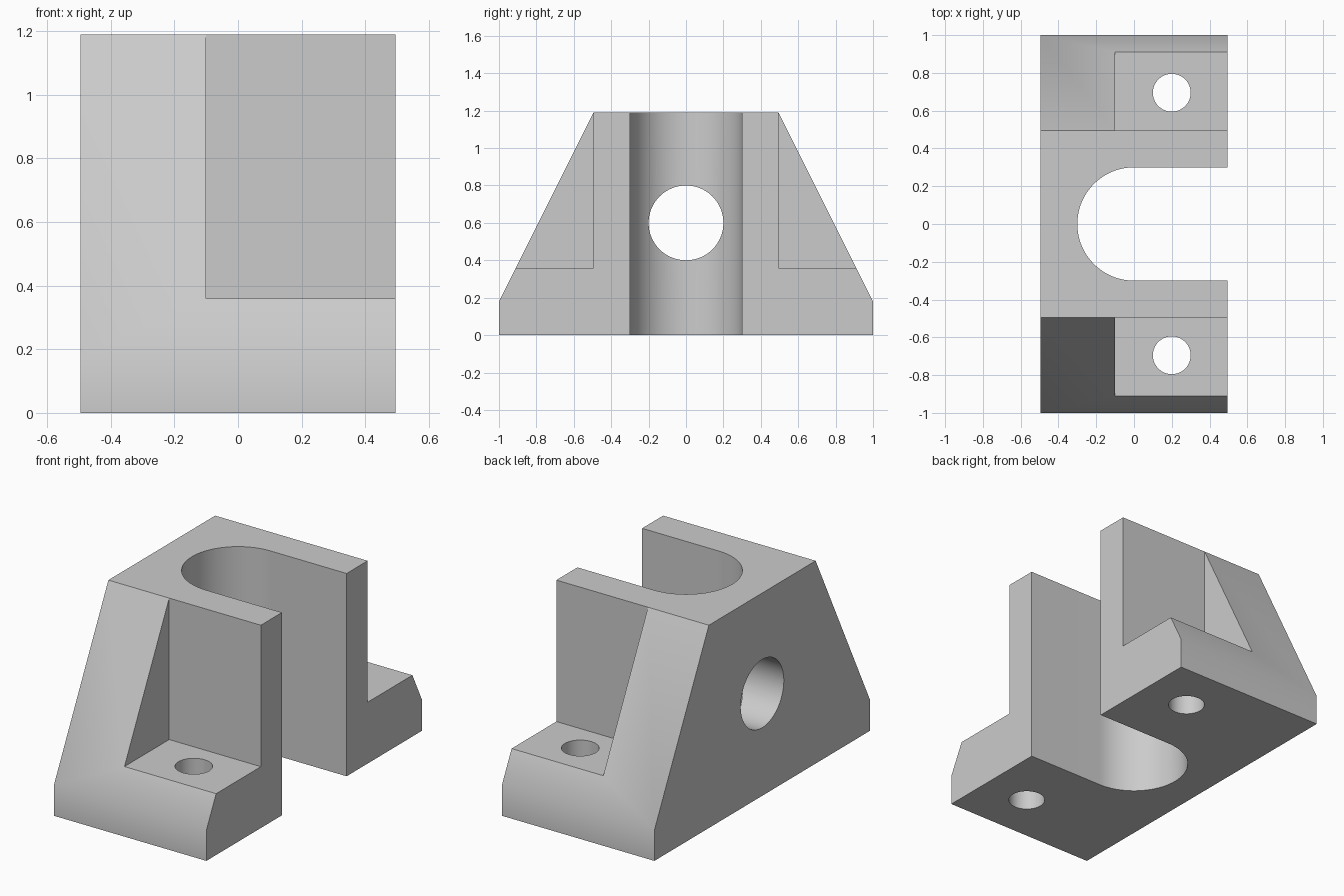
import bpy
import bmesh
import math

cube = bpy.data.objects.get("Cube")
if cube:
    bpy.data.objects.remove(cube, do_unlink=True)

HALF_X, TOP_Y, TOP_Z = 0.495, 0.495, 1.19

grey = bpy.data.materials.new("plain grey")
grey.use_nodes = True
colour = (0.6, 0.6, 0.6, 1)
grey.diffuse_color = colour
grey.node_tree.nodes["Principled BSDF"].inputs["Base Color"].default_value = colour


def prism(name, outline, start, end, to_world):
    """Extrude a 2D outline from start to end; to_world maps (u, v, depth) to a point."""
    bm = bmesh.new()
    near = [bm.verts.new(to_world(u, v, start)) for u, v in outline]
    far = [bm.verts.new(to_world(u, v, end)) for u, v in outline]
    bm.faces.new(near)
    bm.faces.new(far)
    for i in range(len(outline)):
        j = (i + 1) % len(outline)
        bm.faces.new((near[i], near[j], far[j], far[i]))
    bmesh.ops.recalc_face_normals(bm, faces=bm.faces)
    mesh = bpy.data.meshes.new(name)
    bm.to_mesh(mesh)
    bm.free()
    obj = bpy.data.objects.new(name, mesh)
    bpy.context.collection.objects.link(obj)
    return obj


def along_x(u, v, d):
    return (d, u, v)


def along_z(u, v, d):
    return (u, v, d)


def arc(cx, cy, r, first, last, steps):
    angles = [math.radians(first + (last - first) * i / steps) for i in range(steps + 1)]
    return [(cx + r * math.cos(a), cy + r * math.sin(a)) for a in angles]


def circle(cx, cy, r):
    return arc(cx, cy, r, 0, 360, 64)[:-1]


# Bracket body: sloped sides over a short vertical foot
half = [(1, 0), (1, 0.18), (TOP_Y, TOP_Z)]
profile = half + [(-y, z) for y, z in reversed(half)]
body = prism("bracket_body", profile, -HALF_X, HALF_X, along_x)
body.data.materials.append(grey)

# Rounded slot open to one side, and the cross bore through the back wall
slot = arc(0, 0, 0.3, 90, 270, 48) + [(1, -0.3), (1, 0.3)]
cutters = [
    prism("slot_cutter", slot, -1, 2, along_z),
    prism("bore_cutter", circle(0, 0.6, 0.2), -1, 0.1, along_x),
]

# Corner pockets and bolt holes on both feet
for side in (-1, 1):
    pocket = [(-0.1, side * TOP_Y), (1, side * TOP_Y), (1, side * 1.5), (-0.1, side * 1.5)]
    cutters.append(prism("pocket_cutter", pocket, 0.36, 2, along_z))
    cutters.append(prism("bolt_cutter", circle(0.2, side * 0.695, 0.1), -1, 1, along_z))

bpy.ops.object.select_all(action="DESELECT")
bpy.context.view_layer.objects.active = body
body.select_set(True)
for cutter in cutters:
    cutter.hide_render = True
    cut = body.modifiers.new(cutter.name, "BOOLEAN")
    cut.operation = "DIFFERENCE"
    cut.solver = "EXACT"
    cut.object = cutter
    bpy.ops.object.modifier_apply(modifier=cut.name)
    bpy.data.objects.remove(cutter, do_unlink=True)

bpy.ops.object.shade_smooth_by_angle(angle=math.radians(30))
